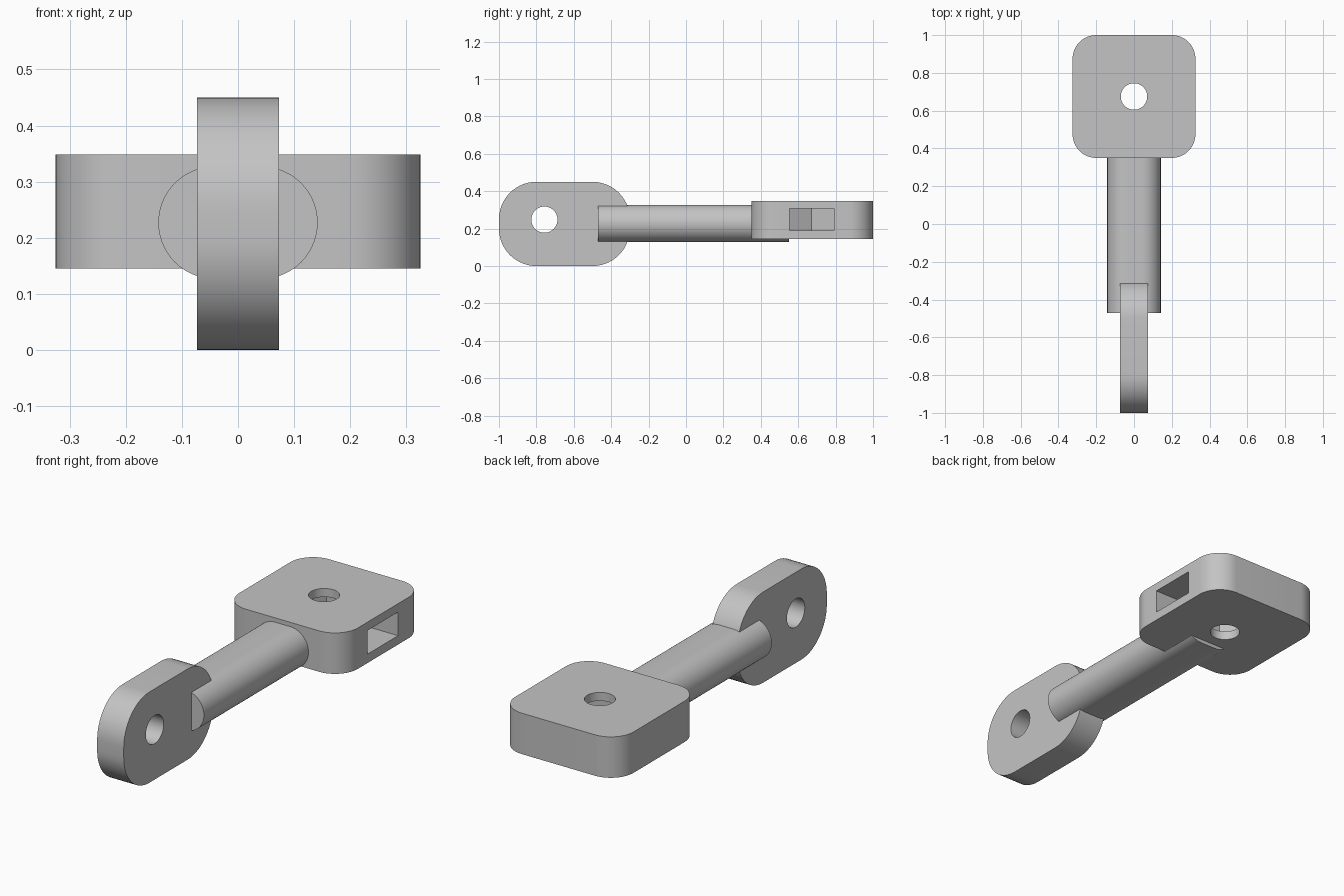
import bpy, bmesh
from math import sin, cos, pi, radians
from mathutils import Matrix, Vector

cube = bpy.data.objects.get("Cube")
if cube:
    bpy.data.objects.remove(cube)

grey = bpy.data.materials.new("plain grey")
grey.use_nodes = True
colour = (0.55, 0.55, 0.55, 1)
grey.diffuse_color = colour
grey.node_tree.nodes["Principled BSDF"].inputs["Base Color"].default_value = colour

# Frames turning a flat outline (u, v) plus depth into model axes
ALONG_X = Matrix(((0, 0, 1), (1, 0, 0), (0, 1, 0)))   # u = y, v = z
ALONG_Y = Matrix(((-1, 0, 0), (0, 0, 1), (0, 1, 0)))  # u = -x, v = z
ALONG_Z = Matrix.Identity(3)                          # u = x, v = y


def rounded(width, height, radius, steps=14):
    """Outline of a rectangle with rounded corners."""
    points = []
    for i, (su, sv) in enumerate(((1, 1), (-1, 1), (-1, -1), (1, -1))):
        cu, cv = su * (width / 2 - radius), sv * (height / 2 - radius)
        for k in range(steps + 1):
            a = (i + k / steps) * pi / 2
            points.append((cu + radius * cos(a), cv + radius * sin(a)))
    return points


def circle(radius, sides=48):
    return [(radius * cos(2 * pi * k / sides), radius * sin(2 * pi * k / sides))
            for k in range(sides)]


def prism(name, outline, frame, centre, depth):
    """Extrude an outline evenly about its centre."""
    bm = bmesh.new()
    base = [bm.verts.new(frame @ Vector((u, v, -depth / 2)) + Vector(centre))
            for u, v in outline]
    bmesh.ops.remove_doubles(bm, verts=base, dist=1e-5)
    face = bm.faces.new([v for v in base if v.is_valid])
    top = bmesh.ops.extrude_face_region(bm, geom=[face], use_keep_orig=True)["geom"]
    bmesh.ops.translate(bm, vec=frame @ Vector((0, 0, depth)),
                        verts=[g for g in top if isinstance(g, bmesh.types.BMVert)])
    bmesh.ops.recalc_face_normals(bm, faces=bm.faces)
    mesh = bpy.data.meshes.new(name)
    bm.to_mesh(mesh)
    bm.free()
    mesh.materials.append(grey)
    obj = bpy.data.objects.new(name, mesh)
    bpy.context.collection.objects.link(obj)
    return obj


def activate(obj):
    bpy.ops.object.select_all(action="DESELECT")
    obj.select_set(True)
    bpy.context.view_layer.objects.active = obj


def cut(obj, cutter):
    cutter.hide_render = True
    mod = obj.modifiers.new("cut", "BOOLEAN")
    mod.operation, mod.solver, mod.object = "DIFFERENCE", "EXACT", cutter
    activate(obj)
    bpy.ops.object.modifier_apply(modifier=mod.name)
    bpy.data.objects.remove(cutter)


# Upright eye plate with a cross hole
eye_plate = prism("eye_plate", rounded(0.7, 0.45, 0.2), ALONG_X, (0, -0.65, 0.225), 0.146)
cut(eye_plate, prism("eye_hole", circle(0.07), ALONG_X, (0, -0.757, 0.248), 0.5))

# Flattened round shaft, running under the block
shaft = prism("shaft", rounded(0.284, 0.2, 0.1), ALONG_Y, (0, 0.04, 0.227), 1.02)

# Flat block with a vertical bolt hole
block = prism("end_block", rounded(0.65, 0.65, 0.125), ALONG_Z, (0, 0.675, 0.247), 0.203)
cut(block, prism("bolt_hole", circle(0.07), ALONG_Z, (0, 0.675, 0.247), 0.5))

# Nut pocket: half a hexagon at the inner end, open on the left side
half = 0.119
reach = half / cos(radians(30))
pocket = [(-reach, 0), (-reach / 2, -half), (0.5, -half), (0.5, half), (-reach / 2, half)]
cut(block, prism("nut_pocket", pocket, ALONG_Z, (0, 0.672, 0.248), 0.117))

for part in (eye_plate, shaft, block):
    activate(part)
    bpy.ops.object.shade_smooth_by_angle(angle=radians(30))
